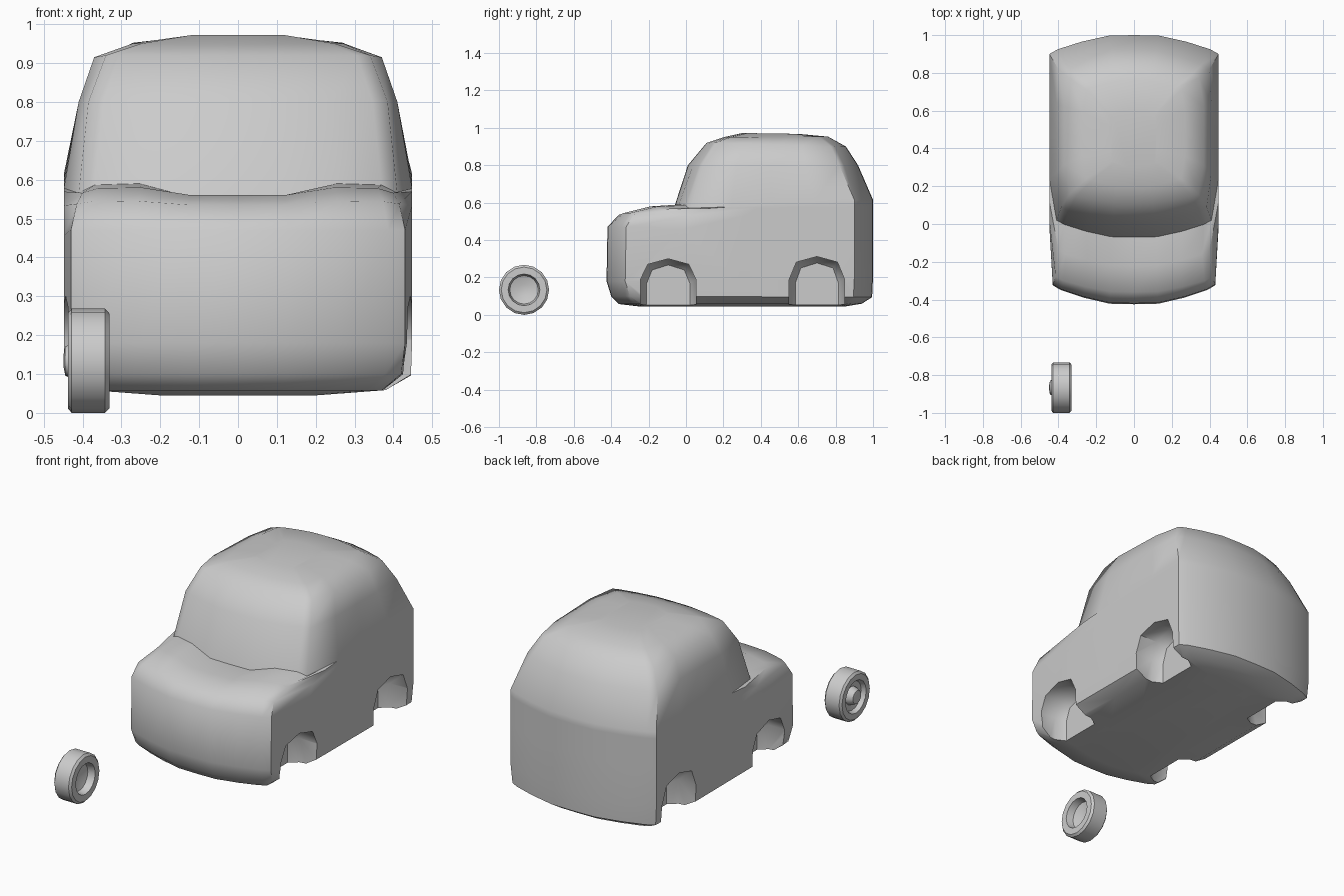
import bpy, bmesh, math

if "Cube" in bpy.data.objects:
    bpy.data.objects.remove(bpy.data.objects["Cube"])

def make_object(name, bm):
    bmesh.ops.recalc_face_normals(bm, faces=bm.faces[:])
    mesh = bpy.data.meshes.new(name)
    bm.to_mesh(mesh)
    bm.free()
    ob = bpy.data.objects.new(name, mesh)
    bpy.context.collection.objects.link(ob)
    return ob

def loft(bm, rings):
    rows = [[bm.verts.new(p) for p in r] for r in rings]
    n = len(rows[0])
    for a, b in zip(rows, rows[1:]):
        for i in range(n):
            j = (i + 1) % n
            bm.faces.new((a[i], a[j], b[j], b[i]))
    bm.faces.new(rows[0])
    bm.faces.new(rows[-1])

def smooth(ob, deg):
    bpy.ops.object.select_all(action='DESELECT')
    ob.select_set(True)
    bpy.context.view_layer.objects.active = ob
    bpy.ops.object.shade_smooth_by_angle(angle=math.radians(deg))

# Body: stacked plan outlines with bowed front and back
U = [0, .3, .62, .9, 1]
V = [0, .03, .35, .75, 1]
DIP = [-1, -1, 0, -.1, -.7]

def outline(yf, zf, yb, zb, wf, ws, wb, df, db, dip=0):
    half = [(u * wf, yf + v * df, zf + d * dip) for u, v, d in zip(U, V, DIP)]
    corner = half[-1]
    for t in (.25, .5, .75):
        half.append((ws, corner[1] + t * (yb - db - corner[1]),
                     corner[2] + t * (zb - corner[2])))
    half += [(u * wb, yb - v * db, zb) for u, v in zip(U[::-1], V[::-1])]
    return half + [(-x, y, z) for x, y, z in half[-2:0:-1]]

# front y, z; back y, z; half widths front, side, back; bow front, back; hood dip
levels = [
    (-.25, .045, .85, .045, .20, .20, .20, .03, .03),
    (-.36, .058, .94, .06, .37, .38, .38, .09, .08),
    (-.40, .10, .995, .095, .42, .445, .44, .10, .10),
    (-.425, .18, 1.0, .20, .43, .448, .448, .10, .10),
    (-.42, .47, 1.0, .42, .43, .448, .448, .10, .10),
    (-.36, .545, 1.0, .52, .415, .448, .448, .08, .10, .01),
    (-.22, .58, 1.0, .58, .40, .448, .448, .08, .10, .02),
    (-.07, .59, 1.0, .615, .41, .448, .448, .09, .10, .035),
    (.01, .80, .92, .80, .385, .41, .40, .08, .10),
    (.11, .92, .855, .90, .34, .37, .345, .05, .08),
    (.20, .95, .76, .953, .25, .27, .25, .04, .05),
    (.30, .972, .60, .968, .12, .12, .12, .03, .03),
]
bm = bmesh.new()
loft(bm, [outline(*lv) for lv in levels])
body = make_object("car_body", bm)

# Wheel arches cut into both sides
def arch_points(cy, top, scale):
    pts = [(-.148, -.02), (-.148, .19), (-.11, top - .03), (0, top),
           (.11, top - .03), (.148, .19), (.148, -.02)]
    return [(cy + y * scale, z * (.5 + scale / 2)) for y, z in pts]

for side in (-1, 1):
    for cy, top in ((-.095, .30), (.70, .312)):
        bm = bmesh.new()
        loft(bm, [[(side * x, y, z) for y, z in arch_points(cy, top, s)]
                  for x, s in ((.29, .78), (.34, 1), (.6, 1))])
        cutter = make_object("arch_cutter", bm)
        cutter.hide_render = True
        mod = body.modifiers.new("arch", 'BOOLEAN')
        mod.operation = 'DIFFERENCE'
        mod.solver = 'EXACT'
        mod.object = cutter
        bpy.context.view_layer.objects.active = body
        bpy.ops.object.modifier_apply(modifier=mod.name)
        bpy.data.objects.remove(cutter)
smooth(body, 50)

# Loose wheel: turned profile (radius, x) with hub on the outside, dish inside
profile = [(.015, -.449), (.036, -.445), (.046, -.425), (.05, -.41), (.08, -.415),
           (.09, -.438), (.122, -.438), (.134, -.428), (.134, -.342),
           (.122, -.331), (.085, -.331), (.076, -.37), (.03, -.385)]
bm = bmesh.new()
loft(bm, [[(x, -.866 + r * math.cos(i * math.tau / 16), .134 + r * math.sin(i * math.tau / 16))
           for i in range(16)] for r, x in profile])
smooth(make_object("wheel", bm), 40)
